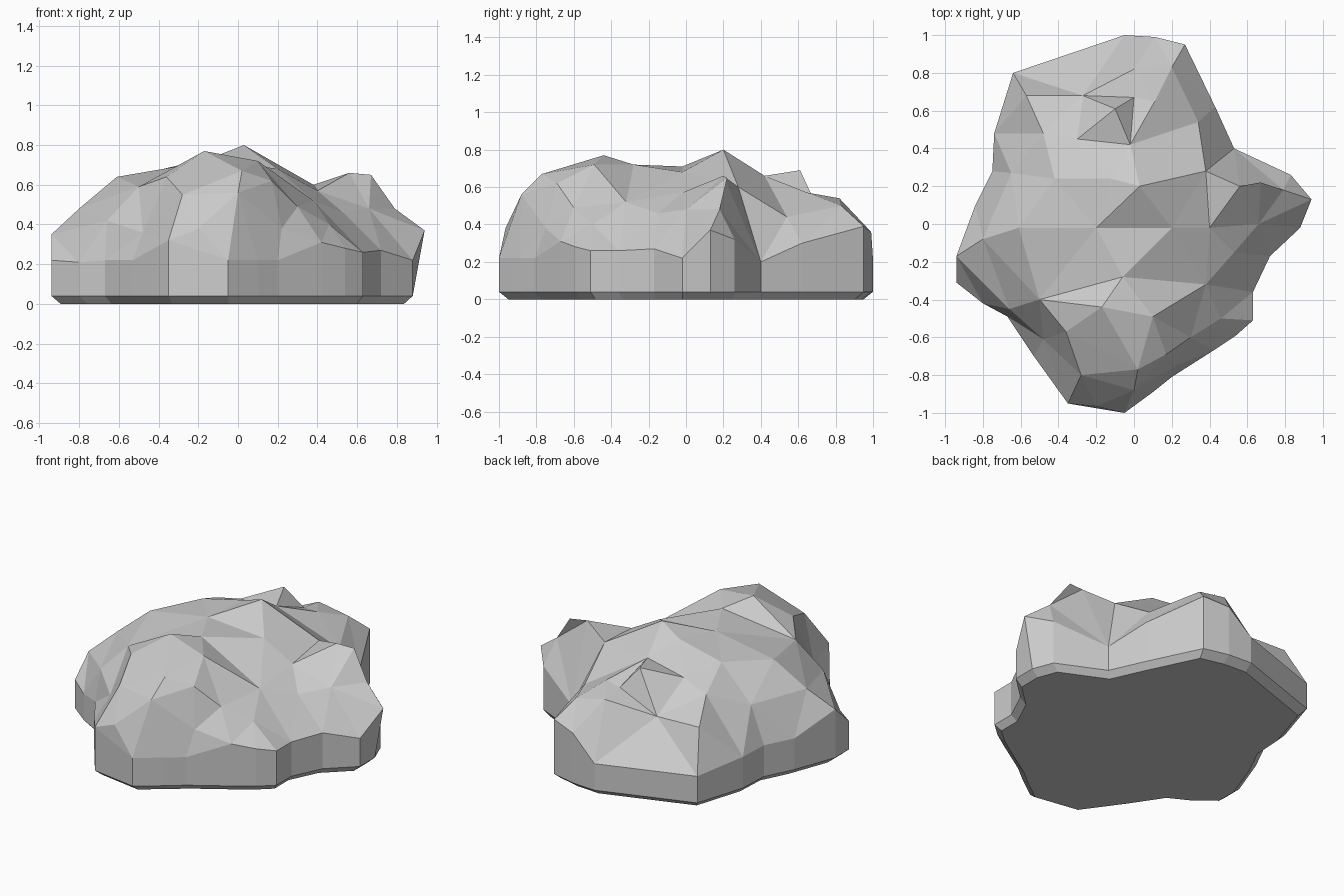
import bpy, bmesh
from mathutils import Vector
from mathutils.geometry import delaunay_2d_cdt

# Footprint outline, counter-clockwise, with the height of the side wall at each corner
outline = [
    (.94, .13, .37), (.83, .26, .32), (.53, .40, .20), (.43, .62, .30), (.27, .95, .39),
    (.11, .99, .36), (-.05, 1.0, .21), (-.64, .80, .21), (-.74, .48, .24), (-.75, .28, .24),
    (-.84, .10, .24), (-.94, -.17, .35), (-.94, -.31, .22), (-.80, -.42, .21),
    (-.67, -.49, .22), (-.53, -.70, .22), (-.35, -.95, .32), (-.05, -1.0, .22),
    (.10, -.89, .22), (.20, -.81, .22), (.42, -.67, .31), (.54, -.59, .28),
    (.63, -.51, .26), (.63, -.36, .26), (.72, -.17, .27), (.88, -.02, .22)]

# Peaks, ridges and hollows of the upper surface
crests = [
    (.03, .20, .80), (-.17, -.44, .77), (.10, -.49, .72), (.02, -.77, .67),
    (.0, -.88, .56), (-.20, -.965, .38), (-.28, -.80, .55), (-.36, -.57, .64),
    (-.50, -.40, .59), (-.48, -.61, .36), (-.66, -.45, .42), (-.80, -.08, .48),
    (-.61, -.02, .64), (-.42, .24, .67), (-.20, -.02, .71), (-.06, -.28, .72),
    (-.12, .24, .74), (-.65, .27, .47), (-.48, .48, .57), (-.57, .68, .46),
    (-.30, .45, .62), (-.27, .68, .45), (-.10, .61, .69), (.0, .67, .56),
    (.11, .65, .57), (-.02, .42, .66), (.0, .82, .54), (.20, .83, .50),
    (.38, .28, .60), (.34, .54, .44), (.56, .20, .66), (.67, .22, .65),
    (.79, .18, .48), (.20, -.02, .68), (.40, -.02, .57), (.38, -.32, .52),
    (.53, -.15, .46), (.66, .0, .48), (.30, -.60, .49), (.17, -.69, .62),
    (.46, -.50, .40), (.22, -.75, .38)]

pts = outline + crests
n = len(outline)
edges = [(i, (i + 1) % n) for i in range(n)]
flat, _, faces, origin, _, _ = delaunay_2d_cdt(
    [Vector(p[:2]) for p in pts], edges, [], 1, 1e-5)

# Faceted upper surface
bm = bmesh.new()
top = [bm.verts.new((v.x, v.y, pts[o[0]][2])) for v, o in zip(flat, origin)]
for f in faces:
    bm.faces.new([top[i] for i in f])
# Turn edges to the shorter diagonal so the facets are even
bmesh.ops.beautify_fill(bm, faces=bm.faces[:], edges=[e for e in bm.edges if not e.is_boundary])

# Vertical wall, chamfered foot and flat underside
by_origin = {o[0]: v for v, o in zip(top, origin)}
rim = [by_origin[i] for i in range(n)]


def ring(scale, z):
    return [bm.verts.new((min(x, .88) * scale, y * scale, z)) for x, y, _ in outline]


wall, foot = ring(1, .04), ring(.95, 0)
for upper, lower in ((rim, wall), (wall, foot)):
    for i, j in edges:
        bm.faces.new((lower[i], lower[j], upper[j], upper[i]))
bm.faces.new(foot[::-1])
bmesh.ops.recalc_face_normals(bm, faces=bm.faces)

mesh = bpy.data.meshes.new("rock")
bm.to_mesh(mesh)
bm.free()
rock = bpy.data.objects.new("rock", mesh)
bpy.context.collection.objects.link(rock)
